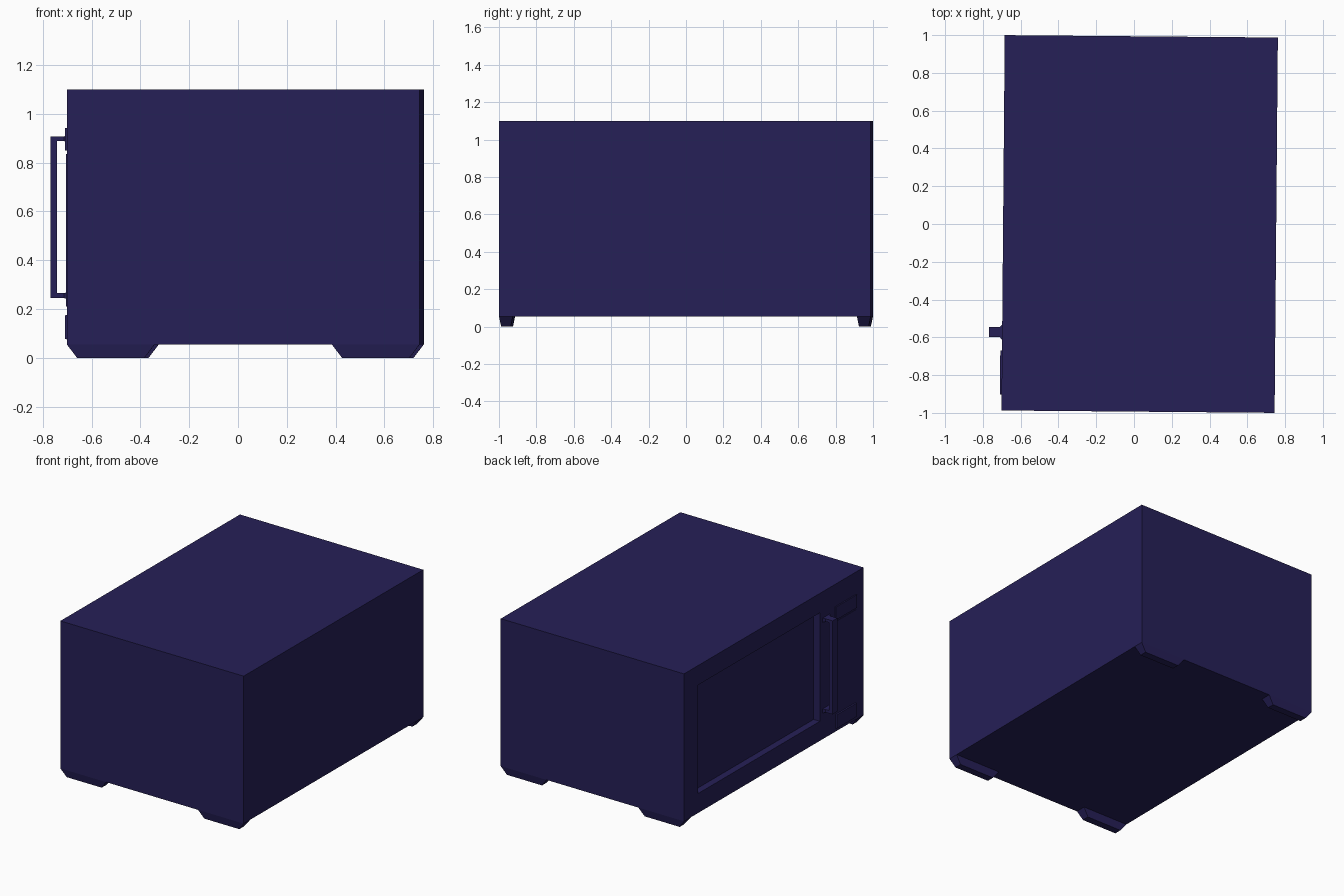
import bpy, bmesh
from mathutils import Matrix

if "Cube" in bpy.data.objects:
    bpy.data.objects.remove(bpy.data.objects["Cube"])

# The whole oven is turned very slightly; its door faces -x
PLACE = Matrix.Translation((0.03, 0, 0)) @ Matrix.Rotation(-0.0087, 4, 'Z')
FACE, HALF_Y, BASE, TOP = -0.723, 0.9935, 0.055, 1.1

mat = bpy.data.materials.new("dark_blue_enamel")
mat.diffuse_color = (0.019, 0.014, 0.095, 1)
mat.use_nodes = True
mat.node_tree.nodes["Principled BSDF"].inputs["Base Color"].default_value = mat.diffuse_color


def box(name, x, y, z, shape=None):
    """Box from (min, max) ranges; shape(bm) may edit the mesh."""
    bm = bmesh.new()
    bmesh.ops.create_cube(bm, size=1)
    for v in bm.verts:
        for i, (a, b) in enumerate((x, y, z)):
            v.co[i] = a if v.co[i] < 0 else b
    if shape:
        shape(bm)
    me = bpy.data.meshes.new(name)
    bm.to_mesh(me)
    bm.free()
    me.materials.append(mat)
    ob = bpy.data.objects.new(name, me)
    ob.matrix_world = PLACE
    bpy.context.collection.objects.link(ob)
    return ob


def taper(axis, level, inset):
    """Shrink the face lying at co[axis] == level by inset per axis."""
    def run(bm):
        vs = [v for v in bm.verts if abs(v.co[axis] - level) < 1e-5]
        for i in range(3):
            if i != axis:
                mid = sum(v.co[i] for v in vs) / len(vs)
                for v in vs:
                    v.co[i] += inset[i] if v.co[i] < mid else -inset[i]
    return run


# Cabinet with recessed door window
body = box("cabinet", (FACE, -FACE), (-HALF_Y, HALF_Y), (BASE, TOP))
cutter = box("window_cutter", (FACE - 0.1, FACE + 0.05), (-0.51, 0.836), (0.193, 0.962))
cutter.hide_render = True
cutter.hide_viewport = True
cut = body.modifiers.new("window_recess", 'BOOLEAN')
cut.operation = 'DIFFERENCE'
cut.solver = 'EXACT'
cut.object = cutter

# Tapered feet in the four corners
for side, sx in (("front", -1), ("rear", 1)):
    for end, sy in (("right", -1), ("left", 1)):
        box(f"foot_{side}_{end}",
            sorted((sx * 0.363, sx * 0.723)), sorted((sy * 0.92, sy * HALF_Y)),
            (0, BASE), taper(2, 0, (0.042, 0.011, 0)))

# Door handle: bar, two arms and flared mounts
box("handle_bar", (-0.793, -0.766), (-0.604, -0.552), (0.245, 0.908))
for name, z0, z1 in (("lower", 0.245, 0.265), ("upper", 0.888, 0.908)):
    box(f"handle_arm_{name}", (-0.767, FACE + 0.005), (-0.604, -0.552), (z0, z1))
    box(f"handle_mount_{name}", (FACE - 0.014, FACE + 0.003), (-0.622, -0.534),
        (z0 - 0.006, z1 + 0.006), taper(0, FACE - 0.014, (0, 0.018, 0.006)))

# Control panel: display, keypad plate and door button
box("display", (FACE - 0.009, FACE + 0.01), (-0.91, -0.675), (0.85, 0.942))
box("keypad", (FACE - 0.003, FACE + 0.01), (-0.91, -0.68), (0.21, 0.835))
box("door_button", (FACE - 0.008, FACE + 0.01), (-0.91, -0.68), (0.072, 0.18),
    taper(0, FACE - 0.008, (0, 0.006, 0.006)))
